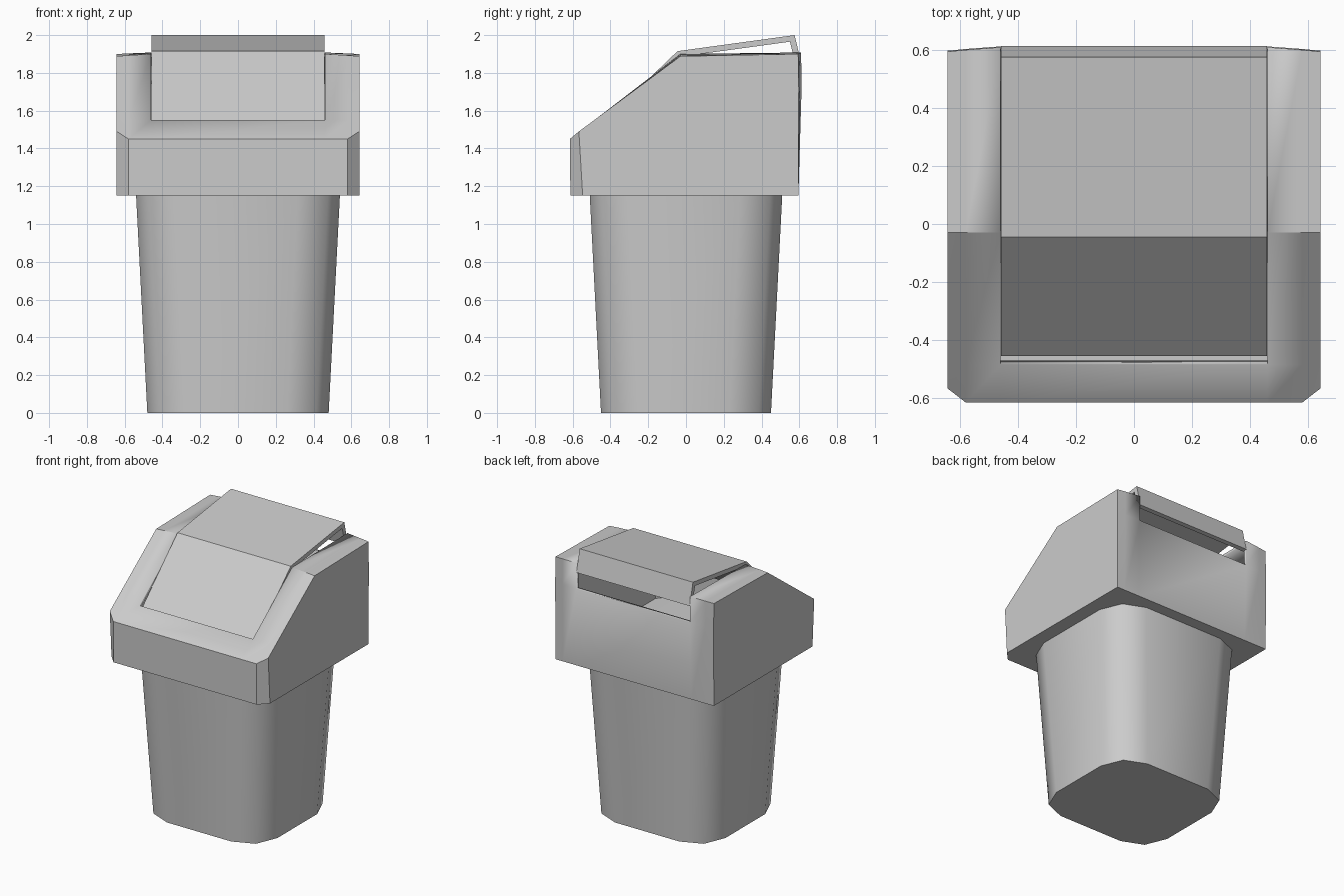
import bpy, bmesh
from math import radians, sin, cos, pi

cube = bpy.data.objects.get("Cube")
if cube:
    bpy.data.objects.remove(cube, do_unlink=True)

# One plain grey plastic
grey = bpy.data.materials.new("grey plastic")
grey.use_nodes = True
colour = (0.6, 0.6, 0.6, 1)
grey.diffuse_color = colour
grey.node_tree.nodes["Principled BSDF"].inputs["Base Color"].default_value = colour


def loft(name, rings, skip=None, smooth=30):
    """Join matching rings of points, cap both ends; skip(i, j) leaves holes."""
    bm = bmesh.new()
    loops = [[bm.verts.new(p) for p in ring] for ring in rings]
    n = len(loops[0])
    for i in range(len(loops) - 1):
        for j in range(n):
            if skip and skip(i, j):
                continue
            k = (j + 1) % n
            bm.faces.new((loops[i][j], loops[i][k], loops[i + 1][k], loops[i + 1][j]))
    bm.faces.new(loops[0])
    bm.faces.new(loops[-1])
    bmesh.ops.recalc_face_normals(bm, faces=bm.faces[:])
    mesh = bpy.data.meshes.new(name)
    bm.to_mesh(mesh)
    bm.free()
    mesh.materials.append(grey)
    obj = bpy.data.objects.new(name, mesh)
    bpy.context.collection.objects.link(obj)
    bpy.ops.object.select_all(action="DESELECT")
    obj.select_set(True)
    bpy.context.view_layer.objects.active = obj
    bpy.ops.object.shade_smooth_by_angle(angle=radians(smooth))
    return obj


def rounded_rect(hx, hy, z, r=0.22, steps=2):
    """Rounded rectangle outline at height z."""
    pts = []
    for q, (sx, sy) in enumerate(((1, 1), (-1, 1), (-1, -1), (1, -1))):
        for s in range(steps + 1):
            a = (q + s / steps) * pi / 2
            pts.append((sx * (hx - r) + r * cos(a), sy * (hy - r) + r * sin(a), z))
    return pts


# Tapered bin body
loft("bin_body", [rounded_rect(0.48, 0.45, 0), rounded_rect(0.54, 0.51, 1.16)], smooth=60)


# Hooded lid: side profiles placed across x, slightly crowned towards the middle
def lid_section(x, front_low, front, front_z, ridge_z, top_z, back):
    ridge_y, slot_y = -0.03, -0.485
    t = (slot_y - front) / (ridge_y - front)
    slot_z = front_z + t * (ridge_z - front_z)
    side = [(front_low, 1.15), (front, front_z), (slot_y, slot_z), (ridge_y, ridge_z),
            (back - 0.003, top_z), (back, 1.72), (0.595, 1.15)]
    return [(x, y, z) for y, z in side]


half = [(0.642, -0.547, -0.567, 1.49, 1.888, 1.9, 0.597),
        (0.58, -0.612, -0.615, 1.45, 1.893, 1.903, 0.603),
        (0.46, -0.612, -0.615, 1.45, 1.9, 1.908, 0.612)]
sections = [lid_section(-s[0], *s[1:]) for s in half]
sections += [lid_section(*s) for s in reversed(half)]

# The middle strip is left open from the front slope over the top to the back
lid = loft("lid_hood", sections, skip=lambda i, j: i == 2 and 2 <= j <= 4)
shell = lid.modifiers.new("wall", "SOLIDIFY")
shell.thickness = 0.025
shell.offset = -1

# Swing flap, tipped with its back edge raised and its front edge pushed in
flap_side = [(-0.455, 1.52), (-0.045, 1.915), (0.575, 2.0), (0.613, 1.84),
             (0.583, 1.835), (0.55, 1.965), (-0.035, 1.885), (-0.433, 1.5)]
loft("swing_flap", [[(x, y, z) for y, z in flap_side] for x in (-0.459, 0.459)])
